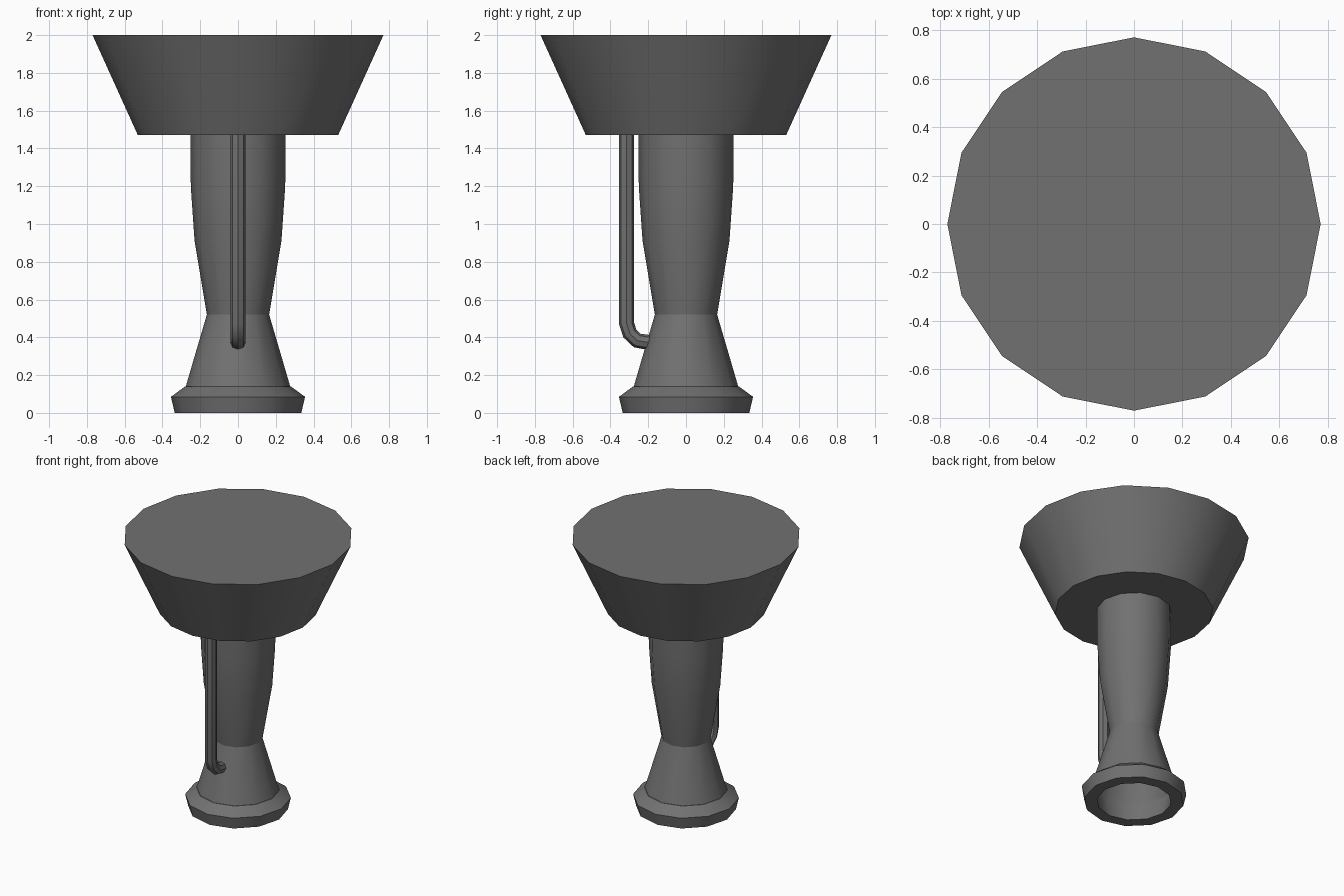
import bpy, bmesh, math

if "Cube" in bpy.data.objects:
    bpy.data.objects.remove(bpy.data.objects["Cube"])

grey = bpy.data.materials.new("dark_grey")
grey.diffuse_color = (0.165, 0.165, 0.165, 1)
grey.use_nodes = True
grey.node_tree.nodes["Principled BSDF"].inputs["Base Color"].default_value = grey.diffuse_color


def finish(obj):
    obj.data.materials.append(grey)
    bpy.ops.object.select_all(action='DESELECT')
    obj.select_set(True)
    bpy.context.view_layer.objects.active = obj
    bpy.ops.object.shade_smooth_by_angle(angle=math.radians(35))


def lathe(name, profile, sides, closed=False, caps=False):
    """Turn an (r, z) profile around the z axis."""
    bm = bmesh.new()
    rings = [[bm.verts.new((r * math.cos(2 * math.pi * k / sides),
                            r * math.sin(2 * math.pi * k / sides), z))
              for k in range(sides)] for r, z in profile]
    pairs = list(zip(rings, rings[1:]))
    if closed:
        pairs.append((rings[-1], rings[0]))
    for a, b in pairs:
        for k in range(sides):
            j = (k + 1) % sides
            bm.faces.new((a[k], a[j], b[j], b[k]))
    if caps:
        bm.faces.new(rings[0][::-1])
        bm.faces.new(rings[-1])
    mesh = bpy.data.meshes.new(name)
    bm.to_mesh(mesh)
    bm.free()
    obj = bpy.data.objects.new(name, mesh)
    bpy.context.collection.objects.link(obj)
    finish(obj)
    return obj


# wide flared head
lathe("flared_head", [(0.53, 1.47), (0.77, 2.0)], 16, caps=True)

# neck, and the hollow bell that opens downward
lathe("neck", [(0.165, 0.52), (0.23, 0.91), (0.25, 1.2), (0.252, 1.47)], 12)
lathe("bell", [(0.278, 0.135), (0.165, 0.52)], 12)

# thick rim with an open middle
lathe("base_rim", [(0.25, 0), (0.335, 0), (0.355, 0.085),
                   (0.28, 0.14), (0.272, 0.14)], 12, closed=True)

# side pipe bending into the bell
curve = bpy.data.curves.new("side_pipe", 'CURVE')
curve.dimensions = '3D'
curve.bevel_depth = 0.04
curve.bevel_resolution = 2
curve.use_fill_caps = True
path = [(-0.315, 1.48), (-0.315, 0.475), (-0.297, 0.42),
        (-0.258, 0.383), (-0.19, 0.372)]
spline = curve.splines.new('POLY')
spline.points.add(len(path) - 1)
for p, (y, z) in zip(spline.points, path):
    p.co = (0, y, z, 1)
pipe = bpy.data.objects.new("side_pipe", curve)
bpy.context.collection.objects.link(pipe)
bpy.ops.object.select_all(action='DESELECT')
pipe.select_set(True)
bpy.context.view_layer.objects.active = pipe
bpy.ops.object.convert(target='MESH')
finish(bpy.context.view_layer.objects.active)
